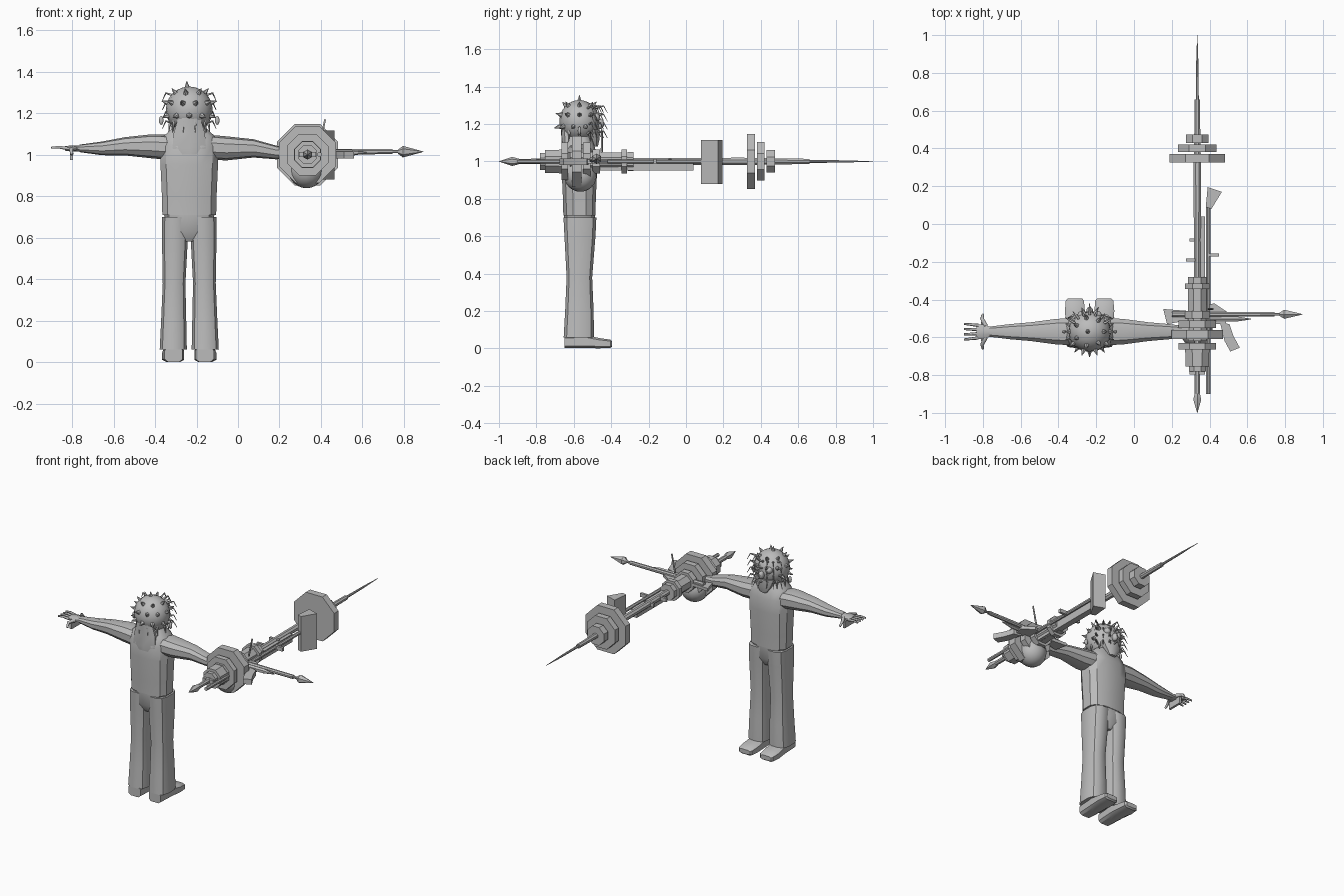
import bpy, bmesh, math
from mathutils import Vector

default_cube = bpy.data.objects.get("Cube")
if default_cube:
    bpy.data.objects.remove(default_cube, do_unlink=True)

grey = bpy.data.materials.new("plain grey")
grey.use_nodes = True
grey.diffuse_color = (0.5, 0.5, 0.5, 1)
grey.node_tree.nodes["Principled BSDF"].inputs["Base Color"].default_value = grey.diffuse_color

BODY = Vector((-0.235, -0.57, 0))     # centre line of the figure
POLE = Vector((0.335, 0, 1.0))        # axis of the weapon
ORDER = {"x": (0, 1, 2), "y": (1, 0, 2), "z": (2, 0, 1)}


def finish(name, bm, origin=Vector(), crease=35):
    """Turn a bmesh into an object with smooth faces and sharp creases."""
    bmesh.ops.recalc_face_normals(bm, faces=bm.faces)
    for face in bm.faces:
        face.smooth = True
    for edge in bm.edges:
        edge.smooth = edge.calc_face_angle(0) < math.radians(crease)
    mesh = bpy.data.meshes.new(name)
    bm.to_mesh(mesh)
    bm.free()
    mesh.materials.append(grey)
    obj = bpy.data.objects.new(name, mesh)
    obj.location = origin
    bpy.context.collection.objects.link(obj)
    return obj


def loft(name, axis, sections, origin=Vector(), sides=12, power=1.0):
    """Skin rings (position, centre u, centre v, radius u, radius v) along an axis."""
    bm = bmesh.new()
    rings = []
    for t, cu, cv, ru, rv in sections:
        ring = []
        for i in range(sides):
            angle = math.tau * (i + 0.5) / sides
            c, s = math.cos(angle), math.sin(angle)
            u = cu + ru * math.copysign(abs(c) ** power, c)
            v = cv + rv * math.copysign(abs(s) ** power, s)
            co = [0, 0, 0]
            for slot, value in zip(ORDER[axis], (t, u, v)):
                co[slot] = value
            ring.append(bm.verts.new(co))
        rings.append(ring)
    for low, high in zip(rings, rings[1:]):
        for i in range(sides):
            j = (i + 1) % sides
            bm.faces.new((low[i], low[j], high[j], high[i]))
    bm.faces.new(rings[0])
    bm.faces.new(rings[-1])
    return finish(name, bm, origin)


def turned(name, axis, profile, origin=Vector(), sides=8):
    """Round part from (position, radius) pairs."""
    fit = 1 / math.cos(math.pi / sides)
    return loft(name, axis, [(t, 0, 0, r * fit, r * fit) for t, r in profile], origin, sides)


def box(name, low, high, origin=Vector()):
    bm = bmesh.new()
    bmesh.ops.create_cube(bm, size=1)
    low, high = Vector(low), Vector(high)
    for v in bm.verts:
        v.co = (low + high) / 2 + v.co * (high - low)
    return finish(name, bm, origin)


def plate(name, outline, bottom, top, origin=Vector()):
    """Flat outline in x and y, extruded upwards."""
    bm = bmesh.new()
    face = bm.faces.new([bm.verts.new((x, y, bottom)) for x, y in outline])
    extruded = bmesh.ops.extrude_face_region(bm, geom=[face])["geom"]
    for v in extruded:
        if isinstance(v, bmesh.types.BMVert):
            v.co.z = top
    return finish(name, bm, origin)


def ball(name, centre, radius, scale=(1, 1, 1)):
    bm = bmesh.new()
    bmesh.ops.create_uvsphere(bm, u_segments=16, v_segments=12, radius=radius)
    bmesh.ops.scale(bm, vec=scale, verts=bm.verts)
    return finish(name, bm, centre)


def strand(name, points, radius, tip=0.2):
    """Tapering wire through points, used for hair and fingers."""
    curve = bpy.data.curves.new(name, "CURVE")
    curve.dimensions = "3D"
    curve.bevel_depth = radius
    curve.bevel_resolution = 1
    curve.use_fill_caps = True
    spline = curve.splines.new("POLY")
    spline.points.add(len(points) - 1)
    for i, (point, co) in enumerate(zip(spline.points, points)):
        point.co = (*co, 1)
        point.radius = 1 + (tip - 1) * i / (len(points) - 1)
    curve.materials.append(grey)
    obj = bpy.data.objects.new(name, curve)
    bpy.context.collection.objects.link(obj)
    return obj


# Torso and hips
loft("torso", "z", [(0.71, 0, 0, .133, .088), (0.8, 0, 0, .135, .09), (0.95, 0, 0, .142, .097),
                    (1.04, 0, 0, .142, .095), (1.09, 0, 0, .125, .08), (1.14, 0, 0, .07, .06)],
     BODY, power=0.7)
loft("hips", "z", [(0.58, 0, 0, .03, .06), (0.63, 0, 0, .1, .085), (0.72, 0, 0, .128, .085)],
     BODY, power=0.75)
loft("neck", "z", [(1.08, 0, 0, .06, .06), (1.2, 0, 0, .055, .055)], BODY)

# Trouser legs and shoes
for side, s in (("left", 1), ("right", -1)):
    loft(side + "_leg", "z", [(0.06, s * .077, -.003, .067, .083), (0.2, s * .075, 0, .062, .078),
                              (0.38, s * .073, 0, .056, .07), (0.6, s * .069, .003, .064, .085),
                              (0.7, s * .066, .003, .066, .09)], BODY, sides=12, power=0.7)
    loft(side + "_shoe", "y", [(-.08, s * .075, .035, .045, .035), (.04, s * .075, .036, .052, .036),
                               (.11, s * .078, .028, .055, .028), (.165, s * .078, .025, .05, .023),
                               (.175, s * .078, .025, .04, .015)], BODY, sides=8, power=0.5)

# Arms held straight out
ARM = BODY + Vector((0, 0, 1.03))
for side, s, drop in (("left", 1, -.02), ("right", -1, 0)):
    loft(side + "_arm", "x", [(s * .1, 0, .005, .075, .06), (s * .18, 0, .01 + drop / 2, .07, .058),
                              (s * .31, 0, .01 + drop / 2, .052, .044),
                              (s * .42, 0, drop, .042, .033), (s * .53, 0, drop, .028, .018)],
         ARM, sides=10, power=0.85)
loft("right_hand", "x", [(-.52, 0, 0, .025, .016), (-.56, 0, 0, .042, .016),
                         (-.6, 0, 0, .04, .012)], ARM, sides=8)
ball("left_hand", ARM + Vector((.56, 0, -.025)), .04, (1.1, 1, .8))
for i in range(4):
    y = (i - 1.5) * .022
    strand("finger", [ARM + Vector(p) for p in ((-.59, y, 0), (-.63, y * 1.15, .006),
                                               (-.665, y * 1.25, .003))], .009, .6)
for s in (1, -1):
    strand("thumb", [ARM + Vector(p) for p in ((-.55, s * .03, 0), (-.57, s * .07, -.005),
                                              (-.565, s * .09, -.03))], .012, .6)
box("ring_grip", (-.575, -.05, -.055), (-.56, .05, -.01), ARM)

# Head with studs
HEAD = BODY + Vector((0, 0, 1.215))
ball("head", HEAD, .113, (1, .95, 1))
for latitude, count in ((-15, 10), (18, 10), (48, 7), (85, 1)):
    for i in range(count):
        tilt, turn = math.radians(latitude), math.tau * (i + latitude % 2 / 2) / count
        way = Vector((math.cos(turn) * math.cos(tilt), math.sin(turn) * math.cos(tilt), math.sin(tilt)))
        if latitude < 0 and way.y > .4:
            continue
        spike = turned("head_spike", "z", [(.1, .014), (.14, .001)], HEAD, sides=6)
        spike.rotation_euler = way.to_track_quat("Z", "Y").to_euler()

# Face, ears and hair
ball("nose", HEAD + Vector((0, .11, -.015)), .022, (.8, 1, 1.2))
for s in (1, -1):
    ball("eye", HEAD + Vector((s * .042, .088, .02)), .022)
    ball("ear_ring", HEAD + Vector((s * .135, 0, -.05)), .018, (.6, .5, 1.2))
loft("hair_flap", "z", [(1.0, 0, -.085, .05, .012), (1.03, 0, -.08, .085, .018),
                        (1.1, 0, -.07, .08, .025), (1.2, 0, -.07, .05, .03)], BODY, sides=10)
loft("beard", "z", [(1.08, 0, .085, .025, .015), (1.12, 0, .08, .055, .03),
                    (1.17, 0, .065, .075, .045)], BODY, sides=8)
for row in range(4):
    for i in range(7):
        a = math.radians(-60 + 20 * i)
        way = Vector((math.sin(a), math.cos(a), 0))
        up = Vector((0, 0, .07 - row * .045))
        reach = .15 - .012 * (i % 3)
        strand("hair_lock", [HEAD + up + way * .09, HEAD + up + way * (reach - .02) + Vector((0, 0, .012)),
                             HEAD + up + way * reach - Vector((0, 0, .025))], .007)
for i in range(10):
    a = math.tau * i / 10
    way = Vector((math.cos(a), math.sin(a), 0))
    strand("loose_lock", [HEAD + way * .09 - Vector((0, 0, .05)),
                          HEAD + way * .1 - Vector((0, 0, .11))], .009)

# Long pole with a point at each end
turned("pole", "y", [(-.9, .014), (.3, .02), (.48, .016), (.66, .014)], POLE)
turned("rear_needle", "y", [(.66, .008), (.85, .006), (1.0, .001)], POLE)
turned("front_point", "y", [(-1.0, .001), (-.93, .021), (-.89, .012)], POLE, sides=6)

# Stepped weights: start, end, radius
for start, end, radius in ((-.78, -.755, .045), (-.755, -.68, .062), (-.68, -.64, .065),
                           (-.665, -.63, .1), (-.61, -.56, .137), (-.55, -.51, .1),
                           (-.5, -.46, .065), (-.345, -.315, .064), (-.31, -.28, .05),
                           (.325, .37, .148), (.38, .42, .103), (.43, .475, .06)):
    turned("weight", "y", [(start, radius), (end, radius)], POLE)
turned("grip_sleeve", "y", [(-.62, .05), (-.3, .048)], POLE)
ball("hanging_ball", Vector((.33, -.565, .925)), .087)

# Rifle lying along the pole
box("rifle_body", (0, -.5, -.048), (.04, .04, .005), POLE)
turned("rifle_barrel", "y", [(-.9, .011), (.1, .011)], POLE + Vector((.058, 0, 0)))
plate("rifle_stock", [(.045, .09), (.075, .08), (.13, .17), (.055, .195)], -.12, .115, POLE)
plate("rifle_magazine", [(.12, -.52), (.17, -.53), (.19, -.59), (.225, -.655), (.175, -.675),
                         (.145, -.62)], -.02, .015, POLE)
for y, left, right in ((-.085, -.04, .03), (-.19, -.06, 0), (-.165, .06, .115), (-.79, -.04, .04)):
    box("cross_pin", (left, y - .008, -.012), (right, y + .008, .012), POLE)
strand("sight_pin", [POLE + Vector((.06, -.45, .05)), POLE + Vector((.085, -.45, .17))], .006, .8)

# Axe blades and crossed spear
plate("right_axe_blade", [(-.18, -.45), (-.05, -.46), (-.05, -.51), (-.16, -.53)], -.01, .01, POLE)
plate("left_axe_blade", [(.05, -.43), (.09, -.42), (.165, -.47), (.15, -.53), (.05, -.53)], -.01, .01, POLE)
SPEAR = Vector((0, -.478, 1.014))
turned("spear_shaft", "x", [(.2, .014), (.745, .012)], SPEAR)
turned("spear_neck", "x", [(.745, .007), (.79, .007)], SPEAR)
turned("spear_head", "x", [(.77, .008), (.795, .024), (.893, .001)], SPEAR, sides=6)
turned("side_dagger", "x", [(.35, .014), (.54, .014), (.62, .002)], SPEAR + Vector((0, -.025, -.005)), sides=6)
